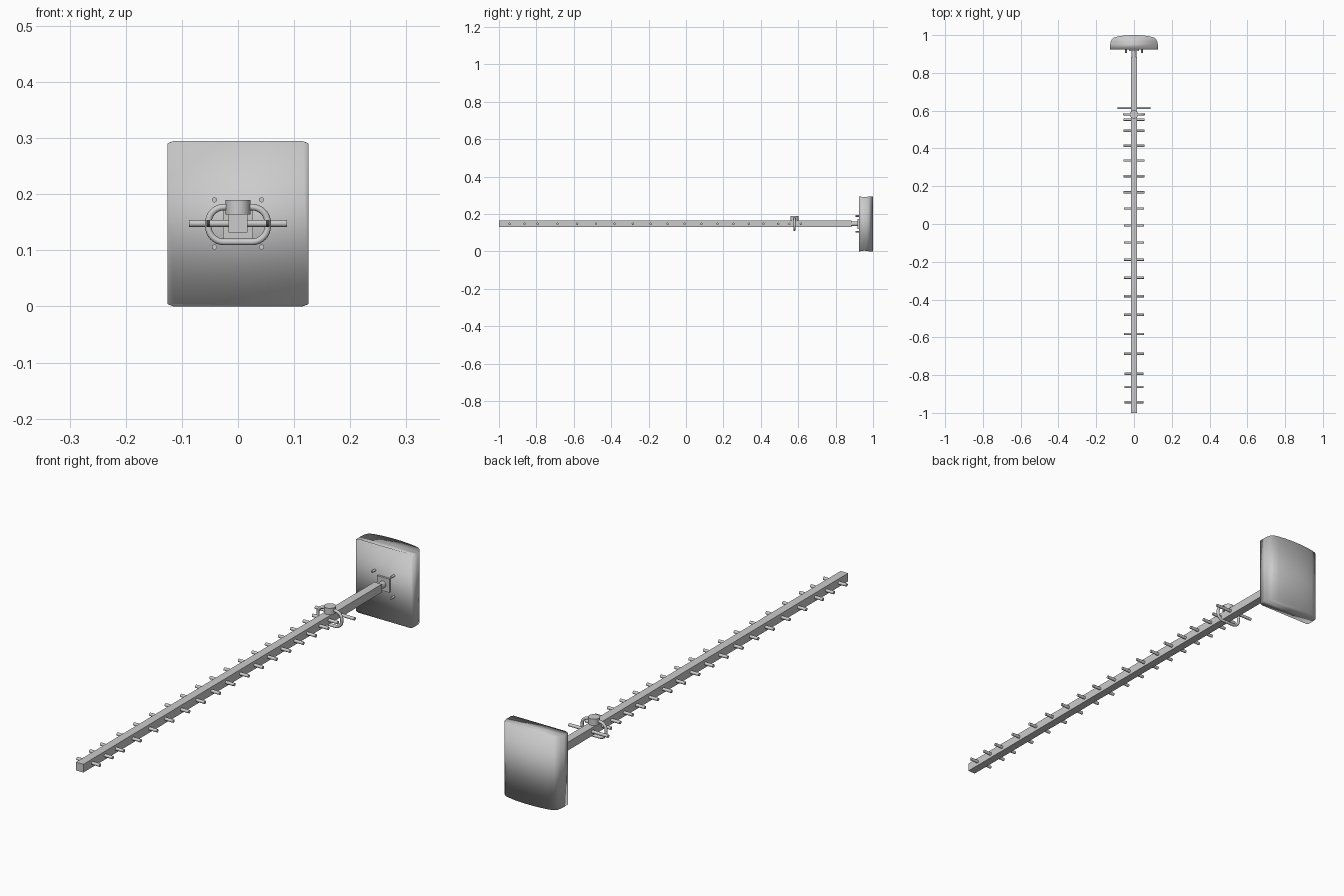
import bpy, bmesh, math
from mathutils import Matrix, Vector

if "Cube" in bpy.data.objects:
    bpy.data.objects.remove(bpy.data.objects["Cube"])

CZ = 0.148  # height of the boom axis

metal = bpy.data.materials.new("light grey metal")
metal.diffuse_color = (0.6, 0.6, 0.6, 1)
metal.use_nodes = True
metal.node_tree.nodes["Principled BSDF"].inputs["Base Color"].default_value = metal.diffuse_color


def finish(name, bm, smooth=None):
    bmesh.ops.recalc_face_normals(bm, faces=bm.faces)
    me = bpy.data.meshes.new(name)
    bm.to_mesh(me)
    bm.free()
    ob = bpy.data.objects.new(name, me)
    bpy.context.collection.objects.link(ob)
    me.materials.append(metal)
    if smooth:
        bpy.ops.object.select_all(action='DESELECT')
        ob.select_set(True)
        bpy.context.view_layer.objects.active = ob
        if smooth == 'ALL':
            bpy.ops.object.shade_smooth()
        else:
            bpy.ops.object.shade_smooth_by_angle(angle=math.radians(40))
    return ob


def box(name, x, y0, y1, z0, z1):
    bm = bmesh.new()
    m = Matrix.Translation((0, (y0 + y1) / 2, (z0 + z1) / 2)) @ Matrix.Diagonal((2 * x, y1 - y0, z1 - z0, 1))
    bmesh.ops.create_cube(bm, size=1, matrix=m)
    return finish(name, bm)


def rod(name, a, b, r, sides=16):
    a, b = Vector(a), Vector(b)
    d = b - a
    bm = bmesh.new()
    m = Matrix.Translation((a + b) / 2) @ d.to_track_quat('Z', 'Y').to_matrix().to_4x4()
    bmesh.ops.create_cone(bm, cap_ends=True, segments=sides, radius1=r, radius2=r, depth=d.length, matrix=m)
    return finish(name, bm, 'ANGLE')


# Rear panel: flat front, bulging back, slightly lower at the sides
half = [(0.126, 0.925, 0.143), (0.126, 0.952, 0.143), (0.123, 0.966, 0.1445), (0.117, 0.979, 0.1465),
        (0.107, 0.987, 0.1475), (0.085, 0.993, 0.1475), (0.055, 0.9975, 0.1475), (0.02, 1.0, 0.1475)]
prof = half + [(-x, y, h) for x, y, h in reversed(half)]
bm = bmesh.new()
top = [bm.verts.new((x, y, 0.1475 + h)) for x, y, h in prof]
bot = [bm.verts.new((x, y, 0.1475 - h)) for x, y, h in prof]
n = len(prof)
for i in range(n):
    j = (i + 1) % n
    if i < n - 1:
        bm.faces.new((top[i], top[j], bot[j], bot[i]))
# caps and front follow the side chamfer in mirrored strips
for ring in (top, bot):
    for i in range(n // 2 - 1):
        bm.faces.new((ring[i], ring[i + 1], ring[n - 2 - i], ring[n - 1 - i]))
bm.faces.new((top[0], bot[0], bot[-1], top[-1]))
# lift the front edge to full height away from the corners
for ring in (top, bot):
    e = bm.edges.get((ring[0], ring[-1]))
    s = 1 if ring is top else -1
    for v0, f in ((ring[0], 0.044), (ring[-1], 0.046)):
        e = next(e for e in v0.link_edges
                 if abs(e.other_vert(v0).co.x - v0.co.x) > 0.1 and abs(e.other_vert(v0).co.y - 0.925) < 1e-4)
        _, v = bmesh.utils.edge_split(e, v0, f)
        v.co.z = 0.1475 + s * 0.1475
finish("rear_panel", bm, 'ALL')

# Boom and its joint to the panel
box("boom", 0.0165, -1.0, 0.885, CZ - 0.0165, CZ + 0.0165)
rod("boom_joint", (0, 0.88, CZ), (0, 0.927, CZ), 0.013, 24)
box("mounting_plate", 0.027, 0.917, 0.927, CZ - 0.027, CZ + 0.027)
for i, (sx, sz) in enumerate([(1, 1), (-1, 1), (1, -1), (-1, -1)]):
    p = (sx * 0.042, CZ + sz * 0.042)
    rod(f"panel_stud_{i}", (p[0], 0.905, p[1]), (p[0], 0.93, p[1]), 0.0045)

# Director rods, slowly shorter towards the front
ys = [0.552, 0.493, 0.414, 0.336, 0.253, 0.168, 0.082, -0.008, -0.098, -0.189,
      -0.284, -0.382, -0.481, -0.582, -0.687, -0.793, -0.863, -0.943]
for i, y in enumerate(ys):
    w = 0.056 - 0.005 * i / (len(ys) - 1)
    rod(f"director_{i}", (-w, y, CZ), (w, y, CZ), 0.0062)

# Reflector rod
rod("reflector", (-0.087, 0.614, CZ), (0.087, 0.614, CZ), 0.0062)

# Driven loop: round tube swept around a rounded rectangle
Y, LZ, R, HX, HZ, T = 0.58, 0.146, 0.028, 0.053, 0.031, 0.0058
bm = bmesh.new()
rings = []
for q, (sx, sz) in enumerate([(1, 1), (-1, 1), (-1, -1), (1, -1)]):
    for k in range(9):
        a = math.pi / 2 * (q + k / 8)
        d = Vector((math.cos(a), 0, math.sin(a)))
        c = Vector((sx * (HX - R), Y, LZ + sz * (HZ - R))) + d * R
        rings.append([bm.verts.new(c + d * T * math.cos(t) + Vector((0, T * math.sin(t), 0)))
                      for t in [2 * math.pi * s / 14 for s in range(14)]])
for i, r in enumerate(rings):
    nx = rings[(i + 1) % len(rings)]
    for s in range(14):
        u = (s + 1) % 14
        bm.faces.new((r[s], r[u], nx[u], nx[s]))
finish("driven_loop", bm, 'ANGLE')

# Round feed cap above the loop
rod("feed_cap", (0, Y, CZ + 0.016), (0, Y, 0.19), 0.022, 32)
